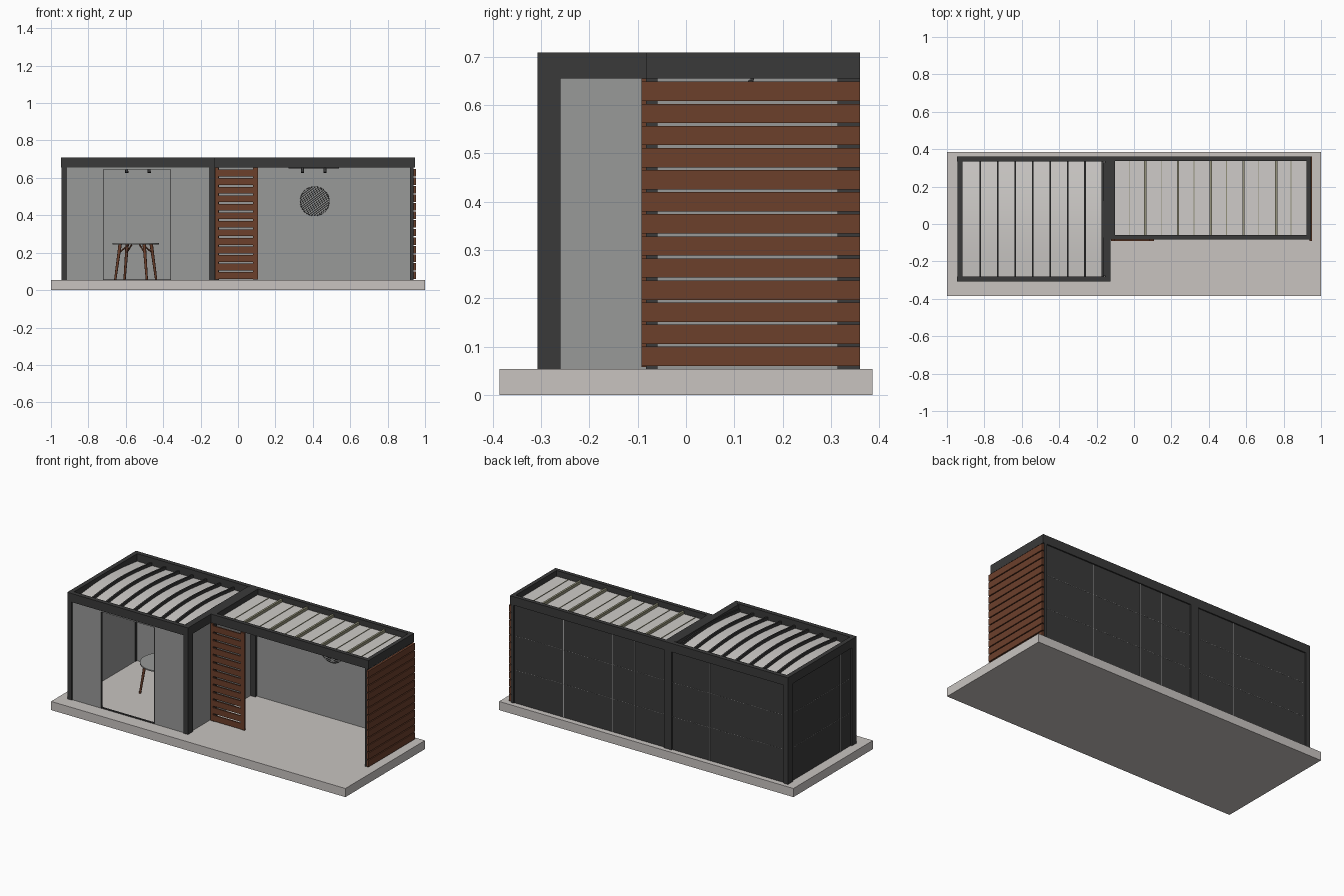
import bpy, bmesh, math
from mathutils import Matrix, Vector

cube = bpy.data.objects.get("Cube")
if cube:
    bpy.data.objects.remove(cube, do_unlink=True)


def material(name, rgb):
    m = bpy.data.materials.new(name)
    m.use_nodes = True
    m.diffuse_color = (*rgb, 1)
    bsdf = m.node_tree.nodes["Principled BSDF"]
    bsdf.inputs["Base Color"].default_value = (*rgb, 1)
    bsdf.inputs["Roughness"].default_value = 0.7
    return m


DARK = material("charcoal metal", (0.042, 0.042, 0.042))
GREY = material("wall grey", (0.315, 0.32, 0.315))
STONE = material("pale stone", (0.58, 0.55, 0.53))
WOOD = material("brown timber", (0.15, 0.05, 0.024))
WHITE = material("roof white", (0.62, 0.6, 0.58))
OLIVE = material("olive beige", (0.3, 0.29, 0.2))
SEAM = material("seam grey", (0.36, 0.36, 0.36))


def finish(name, bm, mat, smooth=False):
    bmesh.ops.recalc_face_normals(bm, faces=bm.faces)
    me = bpy.data.meshes.new(name)
    bm.to_mesh(me)
    bm.free()
    me.materials.append(mat)
    ob = bpy.data.objects.new(name, me)
    bpy.context.collection.objects.link(ob)
    if smooth:
        bpy.ops.object.select_all(action='DESELECT')
        ob.select_set(True)
        bpy.context.view_layer.objects.active = ob
        bpy.ops.object.shade_smooth_by_angle()
    return ob


def boxes(name, mat, *ranges):
    """Boxes given as (x0, x1, y0, y1, z0, z1), in one object."""
    bm = bmesh.new()
    for x0, x1, y0, y1, z0, z1 in ranges:
        place = Matrix.Translation(((x0 + x1) / 2, (y0 + y1) / 2, (z0 + z1) / 2))
        size = Matrix.Diagonal((x1 - x0, y1 - y0, z1 - z0, 1))
        bmesh.ops.create_cube(bm, size=1, matrix=place @ size)
    return finish(name, bm, mat)


def rods(name, mat, pairs, r0, r1, sides=12):
    """Tapered rods between pairs of points, in one object."""
    bm = bmesh.new()
    for a, b in pairs:
        a, b = Vector(a), Vector(b)
        rot = (b - a).to_track_quat('Z', 'Y').to_matrix().to_4x4()
        bmesh.ops.create_cone(bm, cap_ends=True, segments=sides, radius1=r0, radius2=r1,
                              depth=(b - a).length, matrix=Matrix.Translation((a + b) / 2) @ rot)
    return finish(name, bm, mat, True)


FLOOR, EAVE, TOP = 0.053, 0.655, 0.708
LEFT, MID, RIGHT = -0.945, -0.125, 0.945
FRONT, PORCH, BACK = -0.307, -0.083, 0.36
T = 0.03

# Ground slab
boxes("slab", STONE, (-1, 1, -0.386, 0.386, 0, FLOOR))


# Roof ring beams
def ring(name, x0, x1, y0, y1, t):
    boxes(name, DARK, (x0, x1, y0, y0 + t, EAVE, TOP), (x0, x1, y1 - t, y1, EAVE, TOP),
          (x0, x0 + t, y0 + t, y1 - t, EAVE, TOP), (x1 - t, x1, y0 + t, y1 - t, EAVE, TOP))


ring("room_roof_frame", LEFT, MID, FRONT, BACK, 0.027)
ring("porch_roof_frame", MID, RIGHT, PORCH, BACK, 0.024)
boxes("roof_gutter", DARK, (-0.165, -0.15, FRONT + T, BACK - T, EAVE, TOP))

# Posts
boxes("room_posts", DARK, *[(x, x + T, y, y + 0.047, FLOOR, EAVE)
      for x in (LEFT, MID - T) for y in (FRONT, BACK - 0.047)])
boxes("porch_posts", DARK, (RIGHT - 0.025, RIGHT - 0.008, PORCH, PORCH + 0.024, FLOOR, EAVE),
      (RIGHT - 0.025, RIGHT - 0.008, BACK - 0.047, BACK, FLOOR, EAVE),
      (MID, MID + 0.024, PORCH, PORCH + 0.024, FLOOR, EAVE),
      (MID, MID + 0.024, BACK - 0.047, BACK, FLOOR, EAVE))

# Walls: dark cladding outside, grey lining inside
boxes("back_cladding", DARK, (LEFT + 0.02, RIGHT - 0.01, 0.338, 0.352, FLOOR, EAVE))
boxes("back_lining", GREY, (LEFT + 0.02, RIGHT - 0.02, 0.328, 0.338, FLOOR, EAVE))
boxes("left_cladding", DARK, (-0.937, -0.926, FRONT + 0.04, BACK - 0.02, FLOOR, EAVE))
boxes("left_lining", GREY, (-0.926, -0.918, FRONT + 0.04, BACK - 0.04, FLOOR, EAVE))
boxes("room_right_wall", GREY, (-0.146, -0.134, FRONT + 0.04, BACK - 0.04, FLOOR, EAVE))

# Front wall with the open doorway
DOOR0, DOOR1 = -0.72, -0.36
boxes("front_wall", GREY, (LEFT + 0.025, DOOR0, -0.3, -0.288, FLOOR, EAVE),
      (DOOR1, MID - 0.025, -0.3, -0.288, FLOOR, EAVE),
      (DOOR0, DOOR1, -0.3, -0.288, 0.645, EAVE))
boxes("door_threshold", DARK, (DOOR0, DOOR1, -0.3, -0.288, FLOOR, FLOOR + 0.004))
boxes("door_trim", DARK, *[(x - 0.001, x + 0.001, -0.301, -0.287, FLOOR, 0.645) for x in (DOOR0, DOOR1)])

# Cladding seams
boxes("back_seams", SEAM, *[(x - 0.002, x + 0.002, 0.352, 0.3535, FLOOR, EAVE)
      for x in (0.585, 0.25, 0.1, -0.41)])
boxes("left_seam", SEAM, (-0.9385, -0.937, -0.162, -0.158, FLOOR, EAVE))
dashes = []
for z in (0.255, 0.465):
    dashes += [(-0.9 + i * 0.02, -0.894 + i * 0.02, 0.352, 0.3535, z, z + 0.003) for i in range(91)]
    dashes += [(-0.9385, -0.937, -0.24 + i * 0.02, -0.234 + i * 0.02, z, z + 0.003) for i in range(28)]
boxes("dashed_seams", SEAM, *dashes)

# Timber slat screens
SLATS = [0.608 - i * 0.0457 for i in range(13)]
boxes("side_screen", WOOD, *[(0.938, 0.952, -0.092, BACK, z, z + 0.04) for z in SLATS])
boxes("front_screen", WOOD, *[(-0.105, 0.085, -0.092, -0.084, z, z + 0.036) for z in SLATS],
      (-0.122, -0.105, -0.092, -0.083, 0.058, EAVE), (0.08, 0.108, -0.092, -0.083, 0.058, EAVE))


# Arched room roof: pale sheet between raised dark ribs
def arch(name, mat, spans, low, high):
    bm = bmesh.new()
    y0, y1, n = FRONT + 0.026, BACK - 0.026, 16
    for x0, x1 in spans:
        rows = []
        for i in range(n + 1):
            t = i / n
            rise = 0.024 * math.sin(math.pi * t)
            y = y0 + (y1 - y0) * t
            rows.append([bm.verts.new((x, y, z + rise)) for x, z in
                         ((x0, low), (x1, low), (x1, high), (x0, high))])
        for a, b in zip(rows, rows[1:]):
            for k in range(4):
                bm.faces.new((a[k], a[(k + 1) % 4], b[(k + 1) % 4], b[k]))
        bm.faces.new(rows[0])
        bm.faces.new(rows[-1])
    return finish(name, bm, mat, True)


arch("room_roof_sheet", WHITE, [(LEFT + 0.027, -0.16)], 0.657, 0.661)
arch("room_roof_ribs", DARK, [(x - 0.005, x + 0.005) for x in
     [-0.822 + i * 0.0935 for i in range(8)]], 0.656, 0.679)

# Flat porch roof with beige rafters and slim bars
boxes("porch_roof_sheet", WHITE, (MID + 0.02, RIGHT - 0.02, PORCH + 0.02, BACK - 0.02, 0.668, 0.673))
boxes("porch_rafters", OLIVE, *[(x - 0.006, x + 0.006, PORCH + 0.022, BACK - 0.022, 0.662, 0.69)
      for x in [0.06 + i * 0.175 for i in range(5)]])
boxes("porch_bars", OLIVE, *[(x - 0.002, x + 0.002, PORCH + 0.022, BACK - 0.022, 0.662, 0.676)
      for x in [-0.025 + i * 0.173 for i in range(6)]])

# Round table with splayed legs and braces
CX, CY = -0.547, 0.047
rods("table_top", GREY, [((CX, CY, 0.244), (CX, CY, 0.251))], 0.125, 0.125, 40)
legs, braces = [], []
for i in range(4):
    a = math.radians(28.6 + 90 * i)
    d = Vector((math.cos(a), math.sin(a), 0))
    c = Vector((CX, CY, 0))
    up = Vector((0, 0, 1))
    legs.append((c + d * 0.125 + up * FLOOR, c + d * 0.095 + up * 0.244))
    braces.append((c + d * 0.1 + up * 0.2, c + d * 0.045 + up * 0.242))
rods("table_legs", WOOD, legs, 0.006, 0.009)
rods("table_braces", WOOD, braces, 0.004, 0.004)

# Spotlights on ceiling tracks
for place, x, y, dx in (("room", -0.535, 0.05, 0.06), ("porch", 0.405, 0.137, 0.06)):
    boxes(place + "_light_track", DARK, (x - 0.135, x + 0.135, y - 0.004, y + 0.004, 0.65, 0.657))
    rods(place + "_spotlights", DARK, [((x + s * dx, y, 0.65), (x + s * dx, y - 0.008, 0.628))
         for s in (-1, 1)], 0.007, 0.009)

# Round wall piece: grey disc with slanting dark bars and rim
DX, DZ, R = 0.41, 0.475, 0.078
rods("wall_disc", GREY, [((DX, 0.328, DZ), (DX, 0.323, DZ))], R, R, 40)
u, v = Vector((0.8, 0, 0.6)), Vector((-0.6, 0, 0.8))
bars = []
for i in range(-7, 8):
    off = i * 0.0098
    half = math.sqrt(R * R - off * off)
    mid = Vector((DX, 0.323, DZ)) + v * off
    bars.append((mid - u * half, mid + u * half))
rods("wall_disc_bars", DARK, bars, 0.0016, 0.0016, 6)
rim = [Vector((DX + R * math.cos(k * math.pi / 20), 0.323, DZ + R * math.sin(k * math.pi / 20)))
       for k in range(41)]
rods("wall_disc_rim", DARK, list(zip(rim, rim[1:])), 0.0016, 0.0016, 6)
